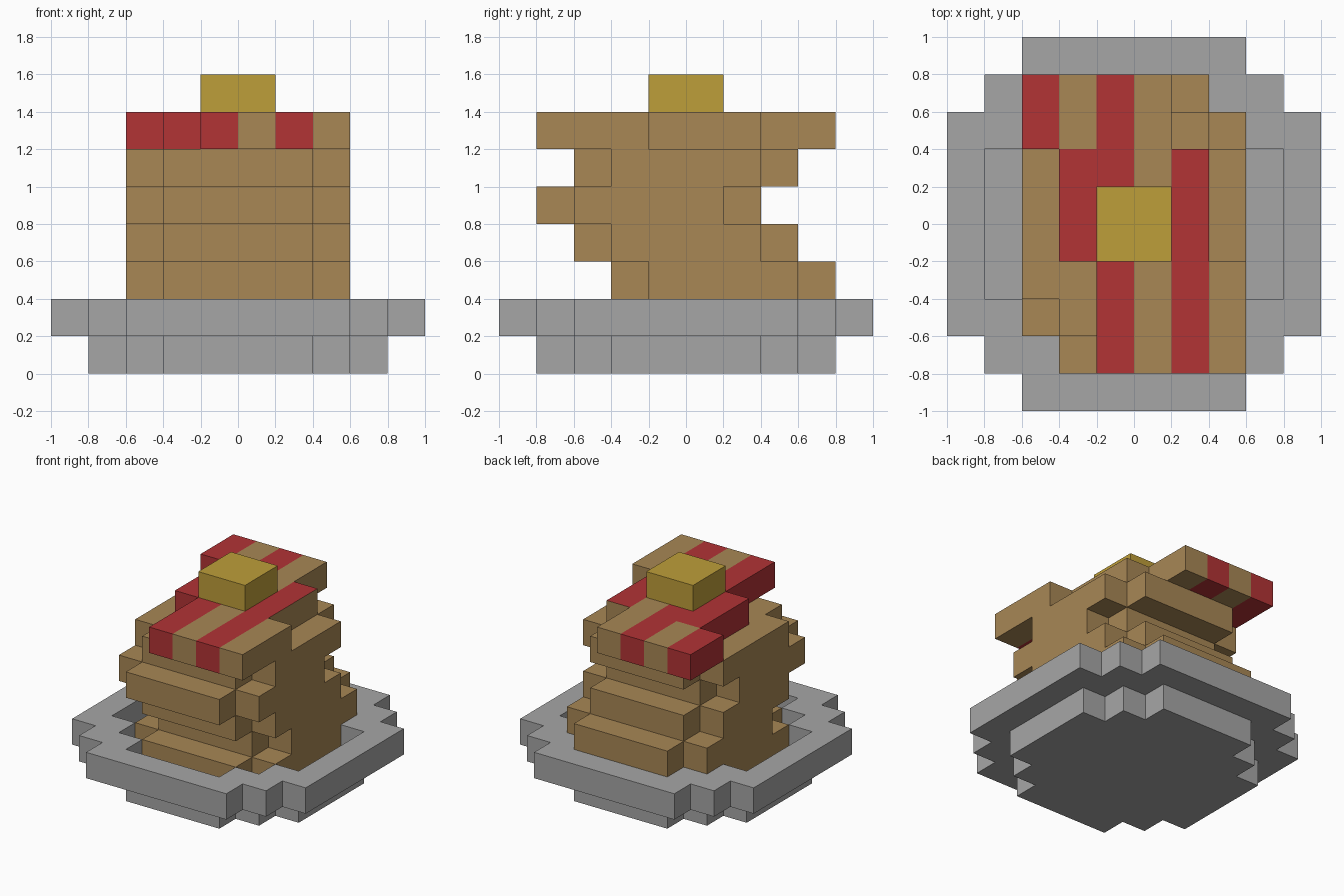
import bpy, bmesh, math
from mathutils import Vector

if "Cube" in bpy.data.objects:
    bpy.data.objects.remove(bpy.data.objects["Cube"])


def material(name, rgb):
    m = bpy.data.materials.new(name)
    m.diffuse_color = (*rgb, 1)
    m.use_nodes = True
    m.node_tree.nodes["Principled BSDF"].inputs["Base Color"].default_value = m.diffuse_color
    return m


GREY = material("plate_grey", (0.381, 0.381, 0.381))
TAN = material("pancake_tan", (0.392, 0.242, 0.091))
RED = material("bacon_red", (0.445, 0.033, 0.036))
YELLOW = material("butter_yellow", (0.515, 0.342, 0.042))


def stepped_outline(steps, cy=0.0):
    """Blocky round outline, mirrored from the corner steps of one quadrant."""
    q = [steps[0]]
    for a, b in zip(steps, steps[1:]):
        q += [(b[0], a[1]), b]
    pts = q + [(-x, y) for x, y in reversed(q)]
    pts += [(-x, -y) for x, y in q] + [(x, -y) for x, y in reversed(q)]
    return [(x, y + cy) for x, y in pts]


def finish(name, bm, *mats):
    bmesh.ops.recalc_face_normals(bm, faces=bm.faces)
    me = bpy.data.meshes.new(name)
    bm.to_mesh(me)
    bm.free()
    for m in mats:
        me.materials.append(m)
    ob = bpy.data.objects.new(name, me)
    bpy.context.collection.objects.link(ob)
    return ob


def prism_mesh(outline, z0, z1):
    bm = bmesh.new()
    lo = [bm.verts.new((x, y, z0)) for x, y in outline]
    hi = [bm.verts.new((x, y, z1)) for x, y in outline]
    bm.faces.new(lo[::-1])
    bm.faces.new(hi)
    n = len(outline)
    for i in range(n):
        j = (i + 1) % n
        bm.faces.new((lo[i], lo[j], hi[j], hi[i]))
    return bm


# Plate: solid base with a wider open rim on top
base = stepped_outline([(0.8, 0.4), (0.6, 0.6), (0.4, 0.8)])
outer = stepped_outline([(1.0, 0.6), (0.8, 0.8), (0.6, 1.0)])
finish("plate_base", prism_mesh(base, 0, 0.2), GREY)

bm = bmesh.new()
rings = [[bm.verts.new((x, y, z)) for x, y in loop]
         for loop, z in ((base, 0.2), (outer, 0.2), (outer, 0.4), (base, 0.4))]
n = len(base)
for k in range(4):
    a, b = rings[k], rings[(k + 1) % 4]
    for i in range(n):
        j = (i + 1) % n
        bm.faces.new((a[i], a[j], b[j], b[i]))
finish("plate_rim", bm, GREY)

# Pancakes: five layers, shifted front to back
for i, cy in enumerate((0, 0.2, 0, -0.2, 0)):
    z = 0.2 + 0.2 * i
    ring = stepped_outline([(0.6, 0.4), (0.4, 0.6)], cy)
    finish(f"pancake_{i + 1}", prism_mesh(ring, z, z + 0.2), TAN)

# Bacon: wavy slab of three staggered rows with lengthwise stripes
ROWS = [(-0.8, -0.2, -0.2), (-0.2, 0.4, -0.4), (0.4, 0.8, -0.6)]  # y0, y1, left x
left = [(x, y) for y0, y1, x in ROWS for y in (y0, y1)]
right = [(x + 0.8, y) for x, y in left]
bm = prism_mesh(right + left[::-1], 1.2, 1.4)
cuts = [((0, y, 0), (0, 1, 0)) for y in (-0.2, 0.4)]
cuts += [((0.2 * k, 0, 0), (1, 0, 0)) for k in range(-2, 3)]
for co, no in cuts:
    bmesh.ops.bisect_plane(bm, geom=bm.verts[:] + bm.edges[:] + bm.faces[:],
                           plane_co=co, plane_no=no, dist=1e-5)
bmesh.ops.recalc_face_normals(bm, faces=bm.faces)
for f in bm.faces:
    p = f.calc_center_median() - f.normal * 0.05
    x0 = next(x for y0, y1, x in ROWS if p.y < y1)
    f.material_index = math.floor((p.x - x0) / 0.2) % 2
finish("bacon", bm, RED, TAN)

# Butter pat
s = 0.2
finish("butter", prism_mesh([(s, -s), (s, s), (-s, s), (-s, -s)], 1.4, 1.6), YELLOW)
